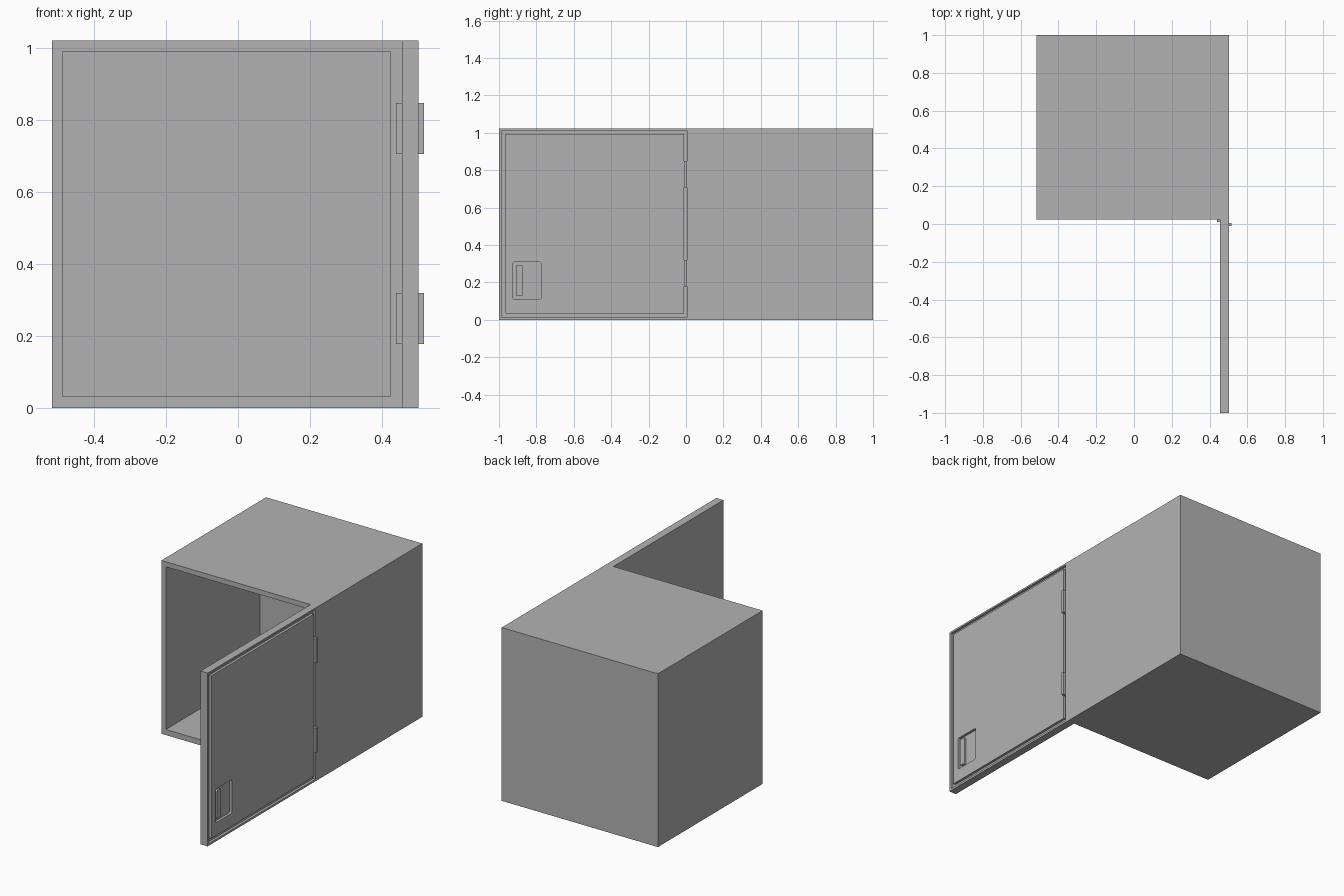
import bpy
import bmesh
from mathutils import Vector

cube = bpy.data.objects.get("Cube")
if cube:
    bpy.data.objects.remove(cube, do_unlink=True)

grey = bpy.data.materials.new("painted grey metal")
grey.use_nodes = True
colour = (0.45, 0.45, 0.45, 1)
grey.diffuse_color = colour
grey.node_tree.nodes["Principled BSDF"].inputs["Base Color"].default_value = colour


def box(name, x, y, z, radius=0):
    """Box from (min, max) ranges; radius rounds the edges running along x."""
    bm = bmesh.new()
    bmesh.ops.create_cube(bm, size=1)
    for v in bm.verts:
        v.co = Vector([r[0] if c < 0 else r[1] for c, r in zip(v.co, (x, y, z))])
    if radius:
        edges = [e for e in bm.edges
                 if abs(e.verts[0].co.x - e.verts[1].co.x) > 1e-5]
        bmesh.ops.bevel(bm, geom=edges, offset=radius, segments=3,
                        profile=0.5, affect='EDGES')
    mesh = bpy.data.meshes.new(name)
    bm.to_mesh(mesh)
    bm.free()
    mesh.materials.append(grey)
    obj = bpy.data.objects.new(name, mesh)
    bpy.context.collection.objects.link(obj)
    return obj


def cut(obj, cutter):
    """Subtract the cutter from the object, then discard it."""
    cutter.hide_render = True
    mod = obj.modifiers.new("cut", 'BOOLEAN')
    mod.operation = 'DIFFERENCE'
    mod.solver = 'EXACT'
    mod.object = cutter
    bpy.context.view_layer.objects.active = obj
    bpy.ops.object.modifier_apply(modifier=mod.name)
    bpy.data.objects.remove(cutter, do_unlink=True)


TOP = 1.022
LEFT, RIGHT = -0.517, 0.502
FRONT = 0.025
INNER = 0.456      # inside face of the door
FLOOR = 0.487      # bottom of the door groove

# Open-fronted cabinet
cabinet = box("cabinet_shell", (LEFT, RIGHT), (FRONT, 1), (0, TOP))
cut(cabinet, box("cavity", (-0.488, 0.422), (-0.1, 0.9), (0.033, 0.992)))

# Door swung fully open, with a shallow pocket in its outer face
door = box("door_frame", (INNER, RIGHT), (-1, FRONT), (0, TOP))
cut(door, box("pocket", (FLOOR, 0.6), (-0.987, 0.005), (0.012, 1.012)))

# Raised panel that leaves a groove around the edge, with a handle recess
panel = box("door_panel", (FLOOR, RIGHT), (-0.966, -0.011), (0.034, 0.992))
cut(panel, box("recess", (0.45, 0.6), (-0.925, -0.775), (0.11, 0.308), 0.008))
box("pull_handle", (FLOOR, 0.5), (-0.91, -0.873), (0.127, 0.294), 0.008)

# Two hinges, each with an outer and an inner knuckle
for name, low in (("lower", 0.178), ("upper", 0.706)):
    span = (low, low + 0.142)
    box(name + "_hinge_outer", (FLOOR, 0.517), (-0.011, 0.005), span)
    box(name + "_hinge_inner", (0.439, INNER), (0.011, FRONT), span)
